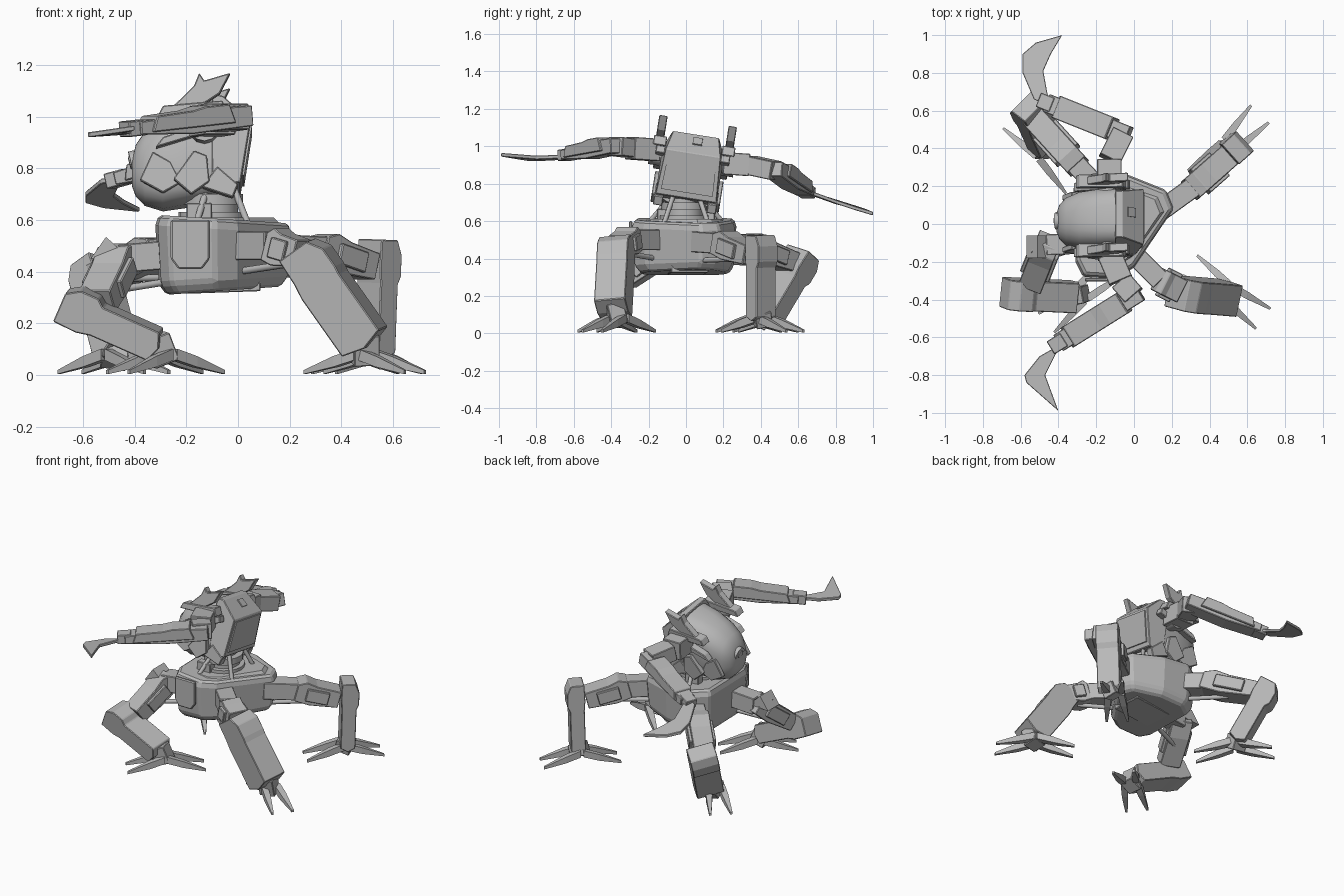
import bpy, bmesh, math
from mathutils import Vector as V, Matrix

if "Cube" in bpy.data.objects:
    bpy.data.objects.remove(bpy.data.objects["Cube"])

grey = bpy.data.materials.new("plain grey")
grey.use_nodes = True
grey.diffuse_color = (0.48, 0.48, 0.48, 1)
grey.node_tree.nodes["Principled BSDF"].inputs["Base Color"].default_value = (0.48, 0.48, 0.48, 1)


def finish(name, bm, bevel=0, smooth=0):
    bmesh.ops.recalc_face_normals(bm, faces=bm.faces)
    me = bpy.data.meshes.new(name)
    bm.to_mesh(me)
    bm.free()
    me.materials.append(grey)
    ob = bpy.data.objects.new(name, me)
    bpy.context.collection.objects.link(ob)
    if bevel:
        m = ob.modifiers.new("chamfer", "BEVEL")
        m.width, m.segments = bevel, 1
    if smooth:
        bpy.ops.object.select_all(action="DESELECT")
        ob.select_set(True)
        bpy.context.view_layer.objects.active = ob
        bpy.ops.object.shade_smooth_by_angle(angle=math.radians(smooth))
    return ob


def loft(name, rings, bevel=0, smooth=0):
    """Skin a list of equal-length point rings and cap both ends."""
    bm = bmesh.new()
    rows = [[bm.verts.new(p) for p in r] for r in rings]
    n = len(rows[0])
    for a, b in zip(rows, rows[1:]):
        for i in range(n):
            bm.faces.new((a[i], a[(i + 1) % n], b[(i + 1) % n], b[i]))
    bm.faces.new(rows[0])
    bm.faces.new(rows[-1])
    return finish(name, bm, bevel, smooth)


def plate(name, pts, offset, bevel=0):
    return loft(name, [[V(p) for p in pts], [V(p) + V(offset) for p in pts]], bevel)


def bar(name, a, b, profile, width, up=(0, 0, 1), bevel=0.004):
    """Side profile (fraction along a-b, height) extruded across its width."""
    a, b = V(a), V(b)
    d = b - a
    side = d.cross(V(up)).normalized()
    n = side.cross(d).normalized()
    pts = [a + d * t + n * h - side * width / 2 for t, h in profile]
    return plate(name, pts, side * width, bevel)


def box(name, a, b, w, h, up=(0, 0, 1)):
    h /= 2
    return bar(name, a, b, [(0, -h), (0, h), (1, h), (1, -h)], w, up)


def rod(name, a, b, r, sides=10):
    a, b = V(a), V(b)
    q = (b - a).to_track_quat("Z", "Y").to_matrix()
    ring = [q @ V((r * math.cos(i * math.tau / sides), r * math.sin(i * math.tau / sides), 0)) for i in range(sides)]
    return loft(name, [[a + p for p in ring], [b + p for p in ring]], 0, 40)


# Lower hull: an uneven polygon swept through four heights
plan = [(-.31, -.2), (-.32, .2), (-.22, .27), (-.03, .26), (.17, .18), (.21, .08), (0, -.23), (-.09, -.29), (-.27, -.28)]
levels = [(.33, .84), (.37, .95), (.56, 1), (.6, .95)]
loft("hull", [[(-.05 + (x + .05) * s, y * s, z + (x * .06 if z < .5 else -x * .06)) for x, y in plan] for z, s in levels], .012)
loft("hull_deck", [[(-.05 + (x + .05) * s, y * s, z) for x, y in plan] for z, s in ((.59, .8), (.61, .72))])
plate("front_vent", [(-.26, -.285, .6), (-.11, -.285, .6), (-.11, -.285, .45), (-.14, -.285, .41), (-.23, -.285, .41), (-.26, -.285, .45)], (0, -.02, 0), .006)
box("belly_block", (-.2, 0, .335), (.08, .02, .345), .2, .04)

# Waist turntable and struts
for i, (r, z0, z1) in enumerate(((.13, .59, .63), (.1, .62, .67), (.12, .66, .7), (.08, .69, .78))):
    rod(f"waist_ring_{i}", (-.1, -.01, z0), (-.1, -.01, z1), r, 20)
for s in (-1, 1):
    rod(f"rear_strut_{s}", (.04, s * .12, .58), (-.03, s * .06, .76), .013)
    rod(f"side_strut_{s}", (-.16, s * .2, .59), (-.12, s * .09, .72), .013)
    box(f"waist_clamp_{s}", (-.2, s * .13, .62), (-.1, s * .13, .62), .05, .09)

# Torso: rounded sections from the nose to the flat back, rolled to one side
roll = Matrix.Translation((0, .02, .85)) @ Matrix.Rotation(math.radians(-9), 4, "X")


def place(p):
    return roll @ V((p[0], p[1], p[2] - .85))


def section(x, lo, hi, hw, power, n=24):
    out = []
    for i in range(n):
        c, s = math.cos(math.tau * (i + .5) / n), math.sin(math.tau * (i + .5) / n)
        y = hw * math.copysign(abs(c) ** power, c)
        z = (lo + hi) / 2 + (hi - lo) / 2 * math.copysign(abs(s) ** power, s)
        out.append(place((x, y * (1 - .5 * max(0, z - .9)), z)))
    return out


loft("torso_dome", [section(*s) for s in (
    (-.41, .73, .83, .05, .9), (-.395, .69, .89, .09, .85), (-.36, .655, .94, .125, .8),
    (-.29, .635, .99, .15, .7), (-.2, .65, 1.03, .16, .6), (-.07, .68, 1.06, .16, .5))], 0, 35)
# Back block with a sloped upper face
loft("torso_back", [[place(p) for p in (
    (-.1, s * .165, .7), (-.1, s * .17, .97), (-.1, s * .125, 1.065), (-.06, s * .125, 1.065),
    (.05, s * .15, .965), (.01, s * .165, .72))] for s in (-1, 1)], .004)
plate("back_vent", [place(p) for p in ((-.035, -.01, 1.045), (-.035, .04, 1.045), (.005, .04, 1.01), (.005, -.01, 1.01))], (.006, 0, .006))
plate("back_panel", [place(p) for p in ((.047, -.13, .95), (.047, .13, .95), (.016, .14, .75), (.016, -.14, .75))], (.008, 0, 0))
rod("eye_ring", place((-.415, 0, .82)), place((-.37, 0, .83)), .045, 16)
rod("eye_lens", place((-.42, 0, .82)), place((-.38, 0, .83)), .025, 16)

# Shoulder armour, hubs and fins on both flanks
for s in (-1, 1):
    tag = "left" if s < 0 else "right"

    def flank(name, pts, y, thick):
        plate(f"{tag}_{name}", [place((x, s * y, z)) for x, z in pts], roll.to_3x3() @ V((0, s * thick, 0)), .004)
    flank("cheek_plate", [(-.38, .73), (-.33, .84), (-.26, .8), (-.22, .72), (-.29, .68)], .125, .03)
    flank("brow_plate", [(-.32, .85), (-.29, .89), (-.03, .98), (-.02, .94)], .15, .05)
    flank("lower_plate", [(-.25, .73), (-.17, .84), (-.12, .82), (-.11, .72), (-.18, .67)], .145, .04)
    flank("chin_guard", [(-.14, .7), (-.08, .78), (0, .71), (-.02, .66)], .12, .05)
    rod(f"{tag}_shoulder_hub", place((-.13, s * .13, .93)), place((-.13, s * .23, .93)), .06, 12)
    flank("shoulder_cap", [(-.31, .97), (-.29, 1.01), (-.06, 1.03), (-.04, .98)], .15, .07)
    flank("fin", [(-.26, 1.0), (-.22, 1.04), (-.17, 1.09), (-.15, 1.14), (-.13, 1.11), (-.03, 1.14), (-.07, 1.06), (-.16, 1.0)], .165, .045)

# Arms: upper arm, elbow, layered forearm and hooked blade
arm_data = {
    "left": [(-.13, -.16, .98), (-.07, -.3, .99), (0, -.38, 1.0), (-.4, -.63, .955),
             [(-.36, -.62, .955), (-.5, -.7, .945), (-.58, -.8, .94), (-.57, -.84, .94), (-.4, -.99, .965), (-.47, -.8, .95), (-.4, -.66, .955)]],
    "right": [(-.13, .2, .91), (-.13, .34, .9), (-.06, .48, .87), (-.46, .64, .76),
              [(-.44, .62, .775), (-.53, .66, .76), (-.59, .8, .71), (-.59, .9, .685), (-.52, .96, .665), (-.38, 1.0, .65), (-.44, .9, .68), (-.48, .81, .71), (-.46, .7, .75)]],
}
for tag, (shoulder, mid, elbow, wrist, blade) in arm_data.items():
    box(f"{tag}_upper_arm", shoulder, mid, .13, .12)
    box(f"{tag}_elbow_link", mid, elbow, .12, .1)
    bar(f"{tag}_forearm", elbow, wrist, [(-.08, -.04), (-.08, .04), (.3, .045), (.4, .035), (1, .025), (1, -.025), (.5, -.045)], .1)
    bar(f"{tag}_forearm_shell", elbow, wrist, [(.1, -.02), (.15, .055), (.38, .055), (.5, .045), (.85, .04), (.9, -.02)], .125)
    box(f"{tag}_wrist", V(elbow).lerp(V(wrist), .92), V(elbow).lerp(V(wrist), 1.1), .08, .06)
    plate(f"{tag}_blade", blade, (0, 0, -.02), .003)

# Legs: hip link, thigh, shin and a four-clawed foot
leg_data = {
    "rear_left": dict(path=[(.14, .07, .49), (.32, .2, .48), (.49, .35, .42)], knee=(.545, .4, .5), ankle=(.53, .4, .09),
                      flare=.06, heel=.045, width=.14, foot=(.5, .41), turn=46, up=(1, .9, 0)),
    "front_left": dict(path=[(.0, -.16, .5), (.14, -.3, .5), (.24, -.35, .47)], knee=(.25, -.37, .47), ankle=(.49, -.39, .13),
                       flare=.095, heel=.09, width=.17, foot=(.49, -.36), turn=-36, up=(1, -.3, 1)),
    "rear_right": dict(path=[(-.18, .18, .48), (-.32, .33, .47), (-.52, .55, .38)], knee=(-.555, .62, .41), ankle=(-.47, .43, .09),
                       flare=.075, heel=.055, width=.17, foot=(-.48, .38), turn=134, up=(-1, 1, 0)),
    "front_right": dict(path=[(-.22, -.1, .47), (-.46, -.11, .45), (-.54, -.31, .29)], knee=(-.66, -.37, .27), ankle=(-.32, -.385, .12),
                        flare=.085, heel=.06, width=.16, foot=(-.28, -.37), turn=40, up=(-.3, -.1, 1)),
}
for tag, g in leg_data.items():
    hip, mid, end = (V(p) for p in g["path"])
    f, h = g["flare"], g["heel"]
    box(f"{tag}_hip", hip, mid, .11, .11)
    rod(f"{tag}_hip_piston", hip - V((0, 0, .1)), mid.lerp(end, .4) - V((0, 0, .06)), .014)
    bar(f"{tag}_thigh", mid, end, [(-.12, -.06), (-.12, .05), (.1, .075), (.4, .06), (1.05, .055), (1.05, -.05), (.3, -.07)], .13)
    box(f"{tag}_thigh_shell", mid.lerp(end, .15), mid.lerp(end, .75), .165, .08)
    bar(f"{tag}_shin", g["knee"], g["ankle"],
        [(-.06, -f * .8), (-.06, f * .6), (.08, f), (.28, f), (.36, h), (1, h), (1.06, 0), (1, -h), (.35, -h), (.2, -f * .85)],
        g["width"], g["up"])
    fx, fy = g["foot"]
    foot = V((fx, fy, .085))
    box(f"{tag}_ankle", V(g["ankle"]) + V((0, 0, .03)), foot - V((0, 0, .04)), .09, .1, (1, .2, .1))
    # Claws: two forward and two back, nearly parallel and tapering
    turn = Matrix.Rotation(math.radians(g["turn"]), 3, "Z")
    for i, (sx, sy) in enumerate(((1, 1), (1, -1), (-1, 1), (-1, -1))):
        root = foot + turn @ V((sx * .01, sy * .04, -.005))
        tip = foot + turn @ V((sx * .24, sy * .065, -.073))
        side = turn @ V((0, .02, 0))
        rise = V((0, 0, .022))
        loft(f"{tag}_claw_{i}", [[p + side * j + rise * k for j, k in ((-w, -w), (w, -w), (w, w), (-w, w))]
                                 for p, w in ((root, 1), (root.lerp(tip, .4), .95), (tip, .35))])
# Knee spike on the folded leg
plate("front_right_knee_spike", [(-.57, -.06, .45), (-.51, -.06, .535), (-.43, -.06, .46)], (0, -.12, 0))
